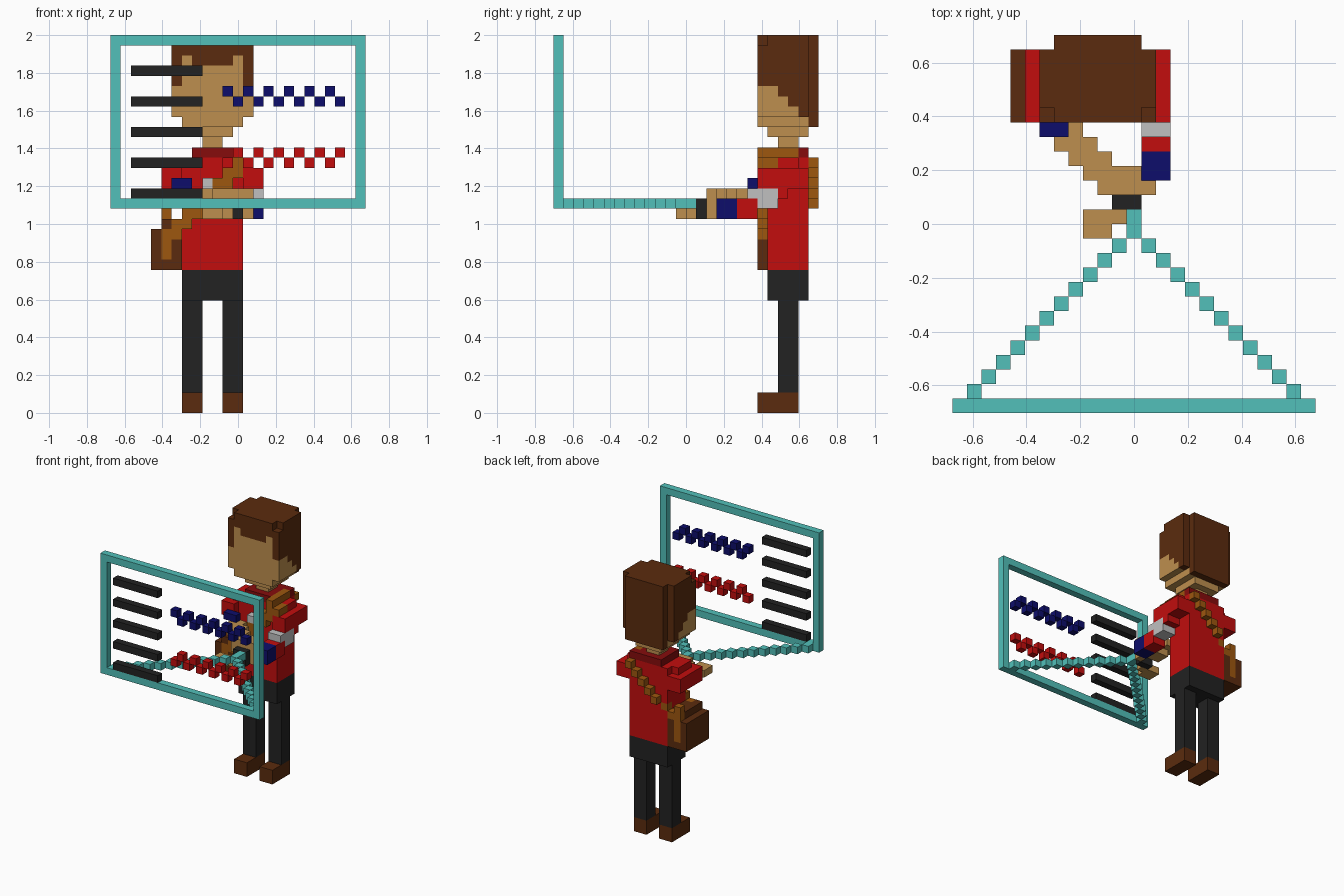
import bpy
from mathutils import Vector

if "Cube" in bpy.data.objects:
    bpy.data.objects.remove(bpy.data.objects["Cube"])

UNIT = 2 / 37                      # edge of one building block
ORIGIN = Vector((12.5, 13, 0))
COLOURS = {"teal": "52C0BA", "dark_brown": "5B2B0E", "skin": "BE8F4E",
           "red": "C20D0D", "dark_red": "860C0C", "tan_leather": "9D570F",
           "light_grey": "C0C0C0", "black": "222222", "navy": "0D0D6B"}


def linear(c):
    return c / 12.92 if c <= 0.04045 else ((c + 0.055) / 1.055) ** 2.4


def make_material(name, code):
    rgb = [linear(int(code[i:i + 2], 16) / 255) for i in (0, 2, 4)]
    mat = bpy.data.materials.new(name)
    mat.use_nodes = True
    mat.diffuse_color = (*rgb, 1)
    node = next(n for n in mat.node_tree.nodes if n.type == 'BSDF_PRINCIPLED')
    node.inputs["Base Color"].default_value = (*rgb, 1)
    return mat


MATS = {n: make_material(n, c) for n, c in COLOURS.items()}
cells = {}                         # block position -> (part, colour)


def box(part, colour, xs, ys, zs):
    """Fill half-open ranges of blocks; later parts replace earlier ones."""
    for x in range(*xs):
        for y in range(*ys):
            for z in range(*zs):
                cells[x, y, z] = (part, colour)


def dot(part, colour, x, y, z):
    box(part, colour, (x, x + 1), (y, y + 1), (z, z + 1))


# Legs, shoes and hips
for side, x in (("right", 7), ("left", 11)):
    box(side + "_leg", "black", (x, x + 2), (22, 24), (2, 11))
    box(side + "_shoe", "dark_brown", (x, x + 2), (20, 24), (0, 2))
box("hips", "black", (7, 13), (21, 25), (11, 14))

# Torso, collar, neck and shoulders
box("torso", "red", (7, 13), (21, 25), (14, 25))
box("collar", "dark_red", (8, 13), (21, 25), (25, 26))
box("neck", "skin", (9, 11), (22, 24), (25, 27))
for side, x in (("right", 5), ("left", 13)):
    box(side + "_sleeve", "red", (x, x + 2), (20, 25), (22, 24))
    box(side + "_shoulder", "red", (6, 14), (21, 24), (24, 25))
dot("chest_badge", "light_grey", 9, 20, 22)

# Left arm with banded sleeve
box("left_sleeve", "red", (13, 15), (20, 23), (21, 22))
box("left_sleeve_grey_band", "light_grey", (13, 15), (19, 22), (20, 22))
box("left_sleeve_red_band", "red", (13, 15), (18, 20), (19, 21))
box("left_cuff", "navy", (13, 15), (16, 18), (19, 21))
box("left_hand", "skin", (13, 14), (15, 16), (19, 21))

# Right arm bent across the body
box("right_cuff", "navy", (6, 8), (19, 20), (22, 23))
dot("right_forearm", "skin", 8, 19, 21)
for y, x0, x1 in ((18, 7, 10), (17, 8, 11), (16, 9, 13), (15, 10, 14)):
    box("right_forearm", "skin", (x0, x1), (y, y + 1), (21, 22))
box("right_forearm", "skin", (10, 13), (15, 17), (20, 22))
box("right_hand", "skin", (9, 12), (13, 14), (19, 20))
box("right_hand", "skin", (9, 11), (12, 13), (19, 20))

# Satchel with its diagonal strap
box("satchel", "dark_brown", (4, 7), (20, 25), (14, 18))
box("satchel", "dark_brown", (5, 7), (20, 25), (18, 19))
for y in (20, 24):
    box("satchel_flap", "tan_leather", (5, 6), (y, y + 1), (15, 18))
for x in range(6, 13):
    dot("strap", "tan_leather", x, 20, x + 12)
    dot("strap", "tan_leather", x, 20, x + 11)
    dot("strap", "tan_leather", x, 25 if x > 7 else 24, x + 12)
box("strap", "tan_leather", (5, 6), (24, 25), (17, 20))
box("strap", "tan_leather", (12, 13), (20, 24), (25, 26))
box("strap", "tan_leather", (13, 14), (20, 22), (24, 25))

# Head: hair outside, face cut in by height and depth
box("chin", "skin", (8, 12), (21, 25), (27, 28))
for z in range(28, 37):
    for x in range(6, 14):
        for y in range(20, 26):
            edge = x in (6, 13)
            if edge and (y == 25 or z == 28 or (z == 36 and y == 20)):
                continue
            side_face = y < 25 and z < min(32, 53 - y)
            front_face = y == 20 and not edge and (z < 34 or (z == 34 and x in (7, 12)))
            if side_face or front_face:
                dot("face", "skin", x, y, z)
            else:
                dot("hair", "dark_brown", x, y, z)

# Projector device with two light beams
box("projector", "black", (11, 13), (14, 15), (19, 21))
box("beam", "teal", (12, 13), (12, 14), (20, 21))
for i in range(1, 12):
    for x in (i, 24 - i):
        dot("beam", "teal", x, i, 20)

# Floating screen: frame, text bars and two zigzag graphs
for z in (20, 36):
    box("screen_frame", "teal", (0, 25), (0, 1), (z, z + 1))
for x in (0, 24):
    box("screen_frame", "teal", (x, x + 1), (0, 1), (20, 37))
for z in range(21, 34, 3):
    box("screen_bars", "black", (2, 9), (0, 1), (z, z + 1))
for x in range(11, 23):
    dot("upper_graph", "navy", x, 0, 30 + x % 2)
    dot("lower_graph", "red", x, 0, 25 - x % 2)


def build_part(part, colour):
    """Mesh of the outer faces of all blocks belonging to a part."""
    verts, index, faces = [], {}, []

    def vertex(p):
        if p not in index:
            index[p] = len(verts)
            verts.append((Vector(p) - ORIGIN) * UNIT)
        return index[p]

    for cell, owner in cells.items():
        if owner != (part, colour):
            continue
        for axis in range(3):
            for step in (0, 1):
                beside = list(cell)
                beside[axis] += 2 * step - 1
                if tuple(beside) in cells:
                    continue
                quad = []
                for a, b in ((0, 0), (1, 0), (1, 1), (0, 1)):
                    p = list(cell)
                    p[axis] += step
                    p[(axis + 1) % 3] += a
                    p[(axis + 2) % 3] += b
                    quad.append(vertex(tuple(p)))
                faces.append(quad if step else quad[::-1])
    if not faces:
        return
    mesh = bpy.data.meshes.new(part)
    mesh.from_pydata(verts, [], faces)
    mesh.materials.append(MATS[colour])
    bpy.context.collection.objects.link(bpy.data.objects.new(part, mesh))


for part, colour in sorted(set(cells.values())):
    build_part(part, colour)
